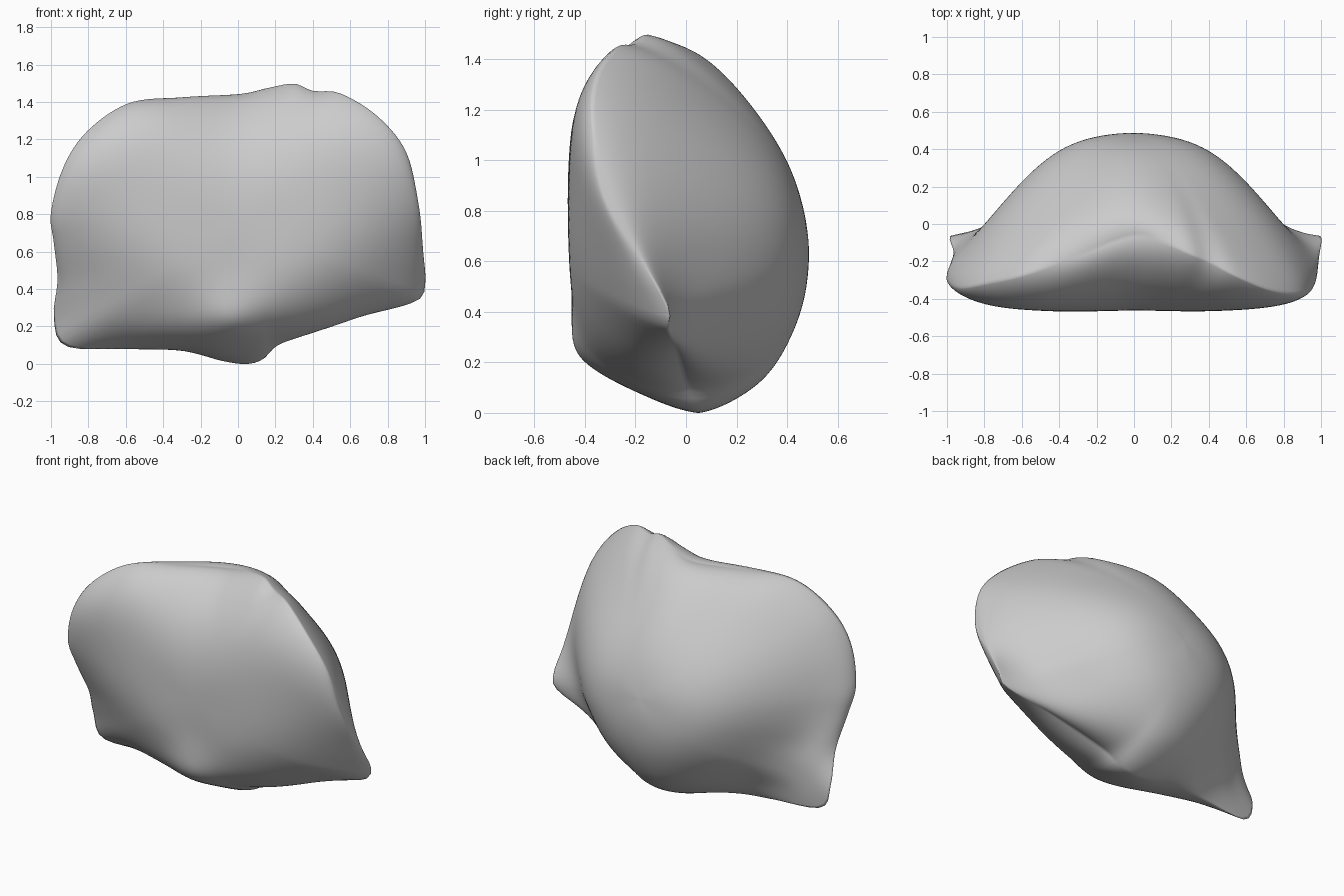
import bpy, bmesh, math
from mathutils import Vector

if "Cube" in bpy.data.objects:
    bpy.data.objects.remove(bpy.data.objects["Cube"])

CZ = 0.75          # height of the polar centre
SEG, RINGS = 160, 48

# Rim where front and back surfaces meet (x, y, z), clockwise from top centre
RIM = [Vector(p) for p in [
    (0, -.06, 1.44), (.16, -.10, 1.475), (.3, -.16, 1.498), (.40, -.20, 1.46), (.55, -.28, 1.445),
    (.75, -.36, 1.32), (.9, -.37, 1.13), (.965, -.31, .85), (.99, -.17, .6), (1, -.07, .42),
    (.94, -.07, .33), (.6, -.03, .24), (.25, 0, .13), (.14, .04, .03), (.05, .05, 0),
    (-.08, .04, .015), (-.3, .02, .07), (-.6, -.02, .08), (-.92, -.06, .095), (-.985, -.07, .25),
    (-.965, -.15, .45), (-.985, -.24, .65), (-1, -.30, .81), (-.93, -.34, 1.06), (-.8, -.32, 1.25),
    (-.58, -.27, 1.395), (-.3, -.17, 1.425)]]

# Depth samples (x, z, y): single ones, and pairs used on both sides
FRONT_MID = [(0, 1.36, -.25), (0, 1.25, -.35), (0, 1.0, -.445), (0, .75, -.46), (0, .5, -.445),
             (0, .35, -.44), (-.03, .22, -.46), (.03, .11, -.22), (-.6, .22, -.25), (-.8, .25, -.19)]
FRONT_SIDE = [(.5, 1.25, -.42), (.55, 1.0, -.46), (.55, .7, -.445), (.55, .45, -.375), (.3, .5, -.455),
              (.8, .45, -.26), (.8, .75, -.385), (.8, 1.0, -.43), (.25, .3, -.39)]
BACK_MID = [(.03, .06, .20), (.03, .12, .30), (0, .3, .41), (0, .55, .475), (0, .8, .46),
            (0, 1.0, .40), (0, 1.3, .19), (-.75, .25, -.01), (-.55, .2, .06)]
BACK_SIDE = [(.4, .6, .395), (.4, .4, .33), (.25, .22, .29), (.4, .95, .32), (.4, 1.2, .12),
             (.6, .65, .22), (.6, .4, .13), (.6, 1.0, .13), (.75, .5, .02), (.74, .8, .06),
             (.87, .42, -.03), (.87, .8, -.10), (.8, 1.05, -.12)]


def catmull(points, n):
    out = []
    k = len(points)
    for i in range(k):
        a, b, c, d = (points[(i + j) % k] for j in (-1, 0, 1, 2))
        for m in range(n):
            t = m / n
            out.append(.5 * (2 * b + (c - a) * t + (2 * a - 5 * b + 4 * c - d) * t * t
                             + (3 * b - a - 3 * c + d) * t ** 3))
    return out


def angle(x, z):
    return math.atan2(x, z - CZ) % (2 * math.pi)


DENSE = sorted(((angle(p.x, p.z), p) for p in catmull(RIM, 24)), key=lambda e: e[0])


def rim_at(a):
    gap = lambda e: abs((e[0] - a + math.pi) % (2 * math.pi) - math.pi)
    (g0, p0), (g1, p1) = sorted(((gap(e), e[1]) for e in DENSE), key=lambda e: e[0])[:2]
    return p0.lerp(p1, g0 / (g0 + g1 + 1e-9))


def radius(a, s, rim):
    """Radius at disc position s: an ellipse inside, the true outline at the rim."""
    full = math.hypot(rim.x, rim.z - CZ)
    oval = 1 / math.hypot(math.sin(a) / 1.0, math.cos(a) / .72)
    return math.sin(s * math.pi / 2) * (oval + (full - oval) * s ** 3)


def to_disc(x, z):
    a, r = angle(x, z), math.hypot(x, z - CZ)
    p = rim_at(a)
    lo, hi = 0, 1
    for _ in range(30):
        s = (lo + hi) / 2
        lo, hi = (s, hi) if radius(a, s, p) < r else (lo, s)
    return s * math.sin(a), s * math.cos(a)


def solve(m, rhs):
    n = len(m)
    m = [row[:] + [v] for row, v in zip(m, rhs)]
    for i in range(n):
        j = max(range(i, n), key=lambda r: abs(m[r][i]))
        m[i], m[j] = m[j], m[i]
        for r in range(i + 1, n):
            f = m[r][i] / m[i][i]
            if f:
                m[r] = [u - f * v for u, v in zip(m[r], m[i])]
    x = [0] * n
    for i in reversed(range(n)):
        x[i] = (m[i][n] - sum(m[i][k] * x[k] for k in range(i + 1, n))) / m[i][i]
    return x


def depth_field(mid, side):
    """Smooth interpolation of the depth samples over the unit disc."""
    samples = mid + [(s * x, z, y) for x, z, y in side for s in (-1, 1)]
    pts = [(to_disc(x, z), y) for x, z, y in samples]
    pts += [((math.sin(angle(p.x, p.z)), math.cos(angle(p.x, p.z))), p.y) for p in RIM]
    kern = lambda p, q: math.dist(p, q) ** 3
    P = [p for p, _ in pts]
    # the small diagonal term relaxes the fit so the skin stays smooth
    rows = [[kern(p, q) + (.004 if p is q else 0) for q in P] + [1, p[0], p[1]] for p in P]
    rows += [[1] * len(P) + [0] * 3, [p[0] for p in P] + [0] * 3, [p[1] for p in P] + [0] * 3]
    w = solve(rows, [y for _, y in pts] + [0] * 3)
    return lambda p: sum(c * kern(p, q) for c, q in zip(w, P)) + w[-3] + w[-2] * p[0] + w[-1] * p[1]


# Shell body: two depth surfaces sharing one rim
bm = bmesh.new()
angles = [2 * math.pi * i / SEG for i in range(SEG)]
edge = [rim_at(a) for a in angles]
rim_verts = [bm.verts.new(p) for p in edge]
for mid, side in ((FRONT_MID, FRONT_SIDE), (BACK_MID, BACK_SIDE)):
    field = depth_field(mid, side)
    offset = [p.y - field((math.sin(a), math.cos(a))) for a, p in zip(angles, edge)]
    rings = []
    for k in range(1, RINGS):
        s = k / RINGS
        ring = []
        for a, p, o in zip(angles, edge, offset):
            u, v, r = math.sin(a), math.cos(a), radius(a, s, p)
            ring.append(bm.verts.new((r * u, field((s * u, s * v)) + o * s ** 6, CZ + r * v)))
        rings.append(ring)
    rings.append(rim_verts)
    hub = bm.verts.new((0, field((0, 0)), CZ))
    for i in range(SEG):
        j = (i + 1) % SEG
        bm.faces.new((hub, rings[0][i], rings[0][j]))
        for lo, hi in zip(rings, rings[1:]):
            bm.faces.new((lo[i], hi[i], hi[j], lo[j]))
bmesh.ops.recalc_face_normals(bm, faces=bm.faces)
mesh = bpy.data.meshes.new("shell_body")
bm.to_mesh(mesh)
bm.free()
body = bpy.data.objects.new("shell_body", mesh)
bpy.context.collection.objects.link(body)
for poly in mesh.polygons:
    poly.use_smooth = True
